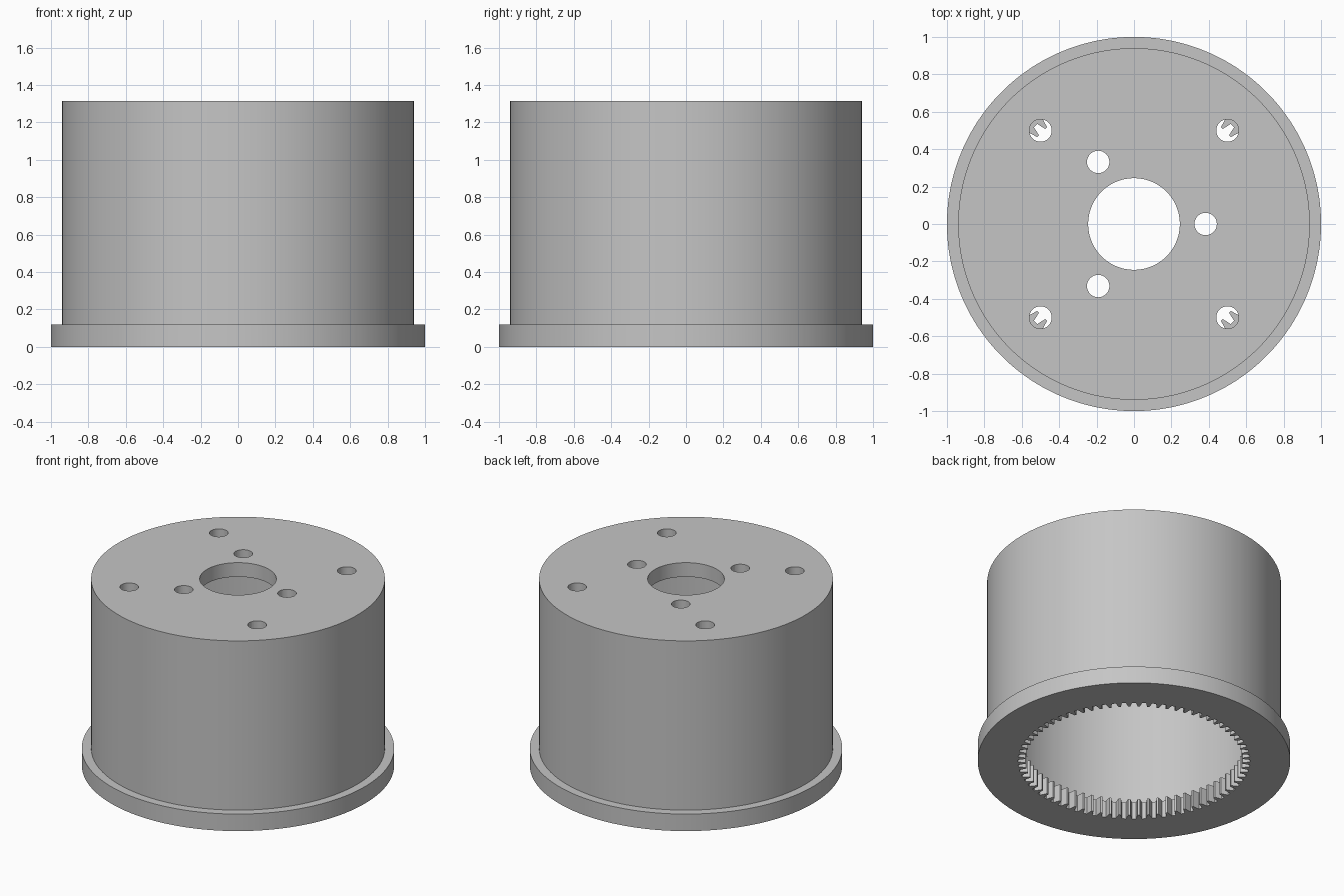
import bpy, bmesh, math

cube = bpy.data.objects.get("Cube")
if cube:
    bpy.data.objects.remove(cube, do_unlink=True)

HEIGHT, LID, FLANGE = 1.315, 0.10, 0.12
R_FLANGE, R_DRUM, R_CAVITY, R_BORE = 1.0, 0.94, 0.87, 0.245
R_ROOT, R_TIP, TEETH = 0.743, 0.695, 72
R_BOLT = 0.06

grey = bpy.data.materials.new("light_grey")
grey.use_nodes = True
colour = (0.56, 0.56, 0.56, 1)
grey.diffuse_color = colour
grey.node_tree.nodes["Principled BSDF"].inputs["Base Color"].default_value = colour


def make_object(name, bm):
    bmesh.ops.recalc_face_normals(bm, faces=bm.faces)
    mesh = bpy.data.meshes.new(name)
    bm.to_mesh(mesh)
    bm.free()
    mesh.materials.append(grey)
    obj = bpy.data.objects.new(name, mesh)
    bpy.context.collection.objects.link(obj)
    return obj


def section(inner):
    """Closed wall section: flange, drum, lid, cavity and gear ring."""
    top, ceiling = HEIGHT, HEIGHT - LID
    return [(R_FLANGE, 0), (R_FLANGE, FLANGE), (R_DRUM, FLANGE), (R_DRUM, top),
            (R_BORE, top), (R_BORE, ceiling), (R_CAVITY, ceiling),
            (R_CAVITY, FLANGE), (inner, FLANGE), (inner, 0)]


# Drum: revolve the section while the inner radius follows the gear teeth
bm = bmesh.new()
columns = []
for tooth in range(TEETH):
    for part, inner in ((0.2, R_ROOT), (0.39, R_TIP), (0.61, R_TIP), (0.8, R_ROOT)):
        a = math.tau * (tooth + part) / TEETH
        columns.append([bm.verts.new((r * math.cos(a), r * math.sin(a), z))
                        for r, z in section(inner)])
for i, column in enumerate(columns):
    after = columns[(i + 1) % len(columns)]
    for j in range(len(column)):
        k = (j + 1) % len(column)
        bm.faces.new((column[j], after[j], after[k], column[k]))
drum = make_object("geared_drum", bm)

# Bolt holes: four outer and three inner, drilled through the lid
holes = [(0.707, math.radians(45 + 90 * i)) for i in range(4)]
holes += [(0.383, math.radians(120 * i)) for i in range(3)]
bm = bmesh.new()
for radius, a in holes:
    made = bmesh.ops.create_cone(bm, cap_ends=True, segments=32, radius1=R_BOLT,
                                 radius2=R_BOLT, depth=LID * 3)
    bmesh.ops.translate(bm, verts=made["verts"], vec=(
        radius * math.cos(a), radius * math.sin(a), HEIGHT - LID / 2))
cutter = make_object("hole_cutter", bm)
cutter.hide_render = True

bpy.ops.object.select_all(action="DESELECT")
bpy.context.view_layer.objects.active = drum
drum.select_set(True)
drill = drum.modifiers.new("bolt_holes", "BOOLEAN")
drill.operation = "DIFFERENCE"
drill.solver = "EXACT"
drill.object = cutter
bpy.ops.object.modifier_apply(modifier=drill.name)
bpy.data.objects.remove(cutter, do_unlink=True)

# Smooth round walls with crisp rims and teeth
bpy.ops.object.shade_smooth_by_angle(angle=math.radians(25))
